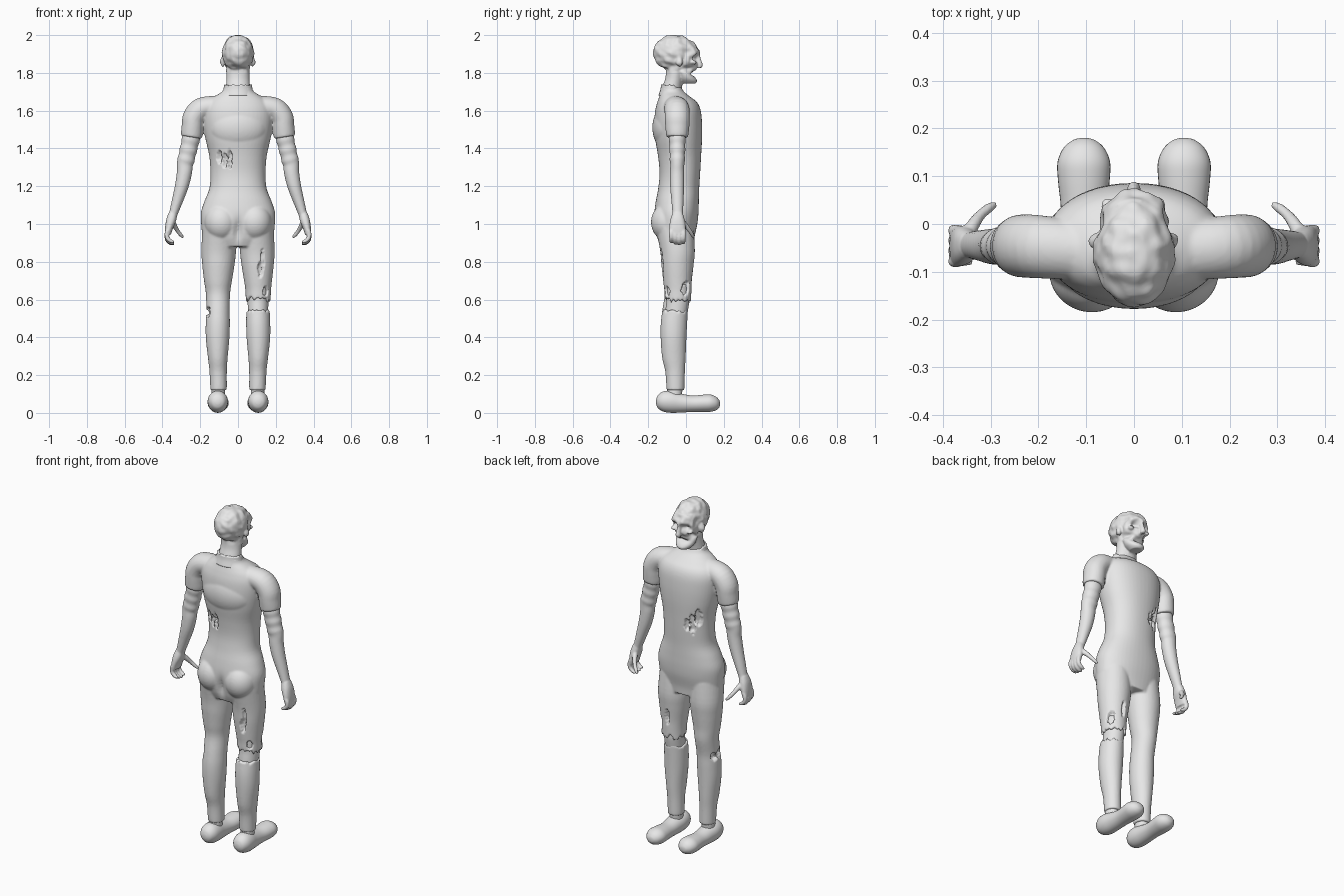
import bpy, bmesh, math, random
from mathutils import Vector, Matrix, noise

random.seed(4)
GREY = bpy.data.materials.new("plain grey")
GREY.diffuse_color = (0.8, 0.8, 0.8, 1)


def spline(a, b, c, d, t):
    return 0.5 * (2 * b + (c - a) * t + (2 * a - 5 * b + 4 * c - d) * t * t + (3 * b - a - 3 * c + d) * t ** 3)


def loft(bm, secs, mirror=1, axis=None, sides=32, steps=4, power=1.0, ragged=(0, 0)):
    """Skin smooth rings (x, y, z, half width, half depth)."""
    pts = []
    n = len(secs)
    for i in range(n - 1):
        q = [secs[max(0, min(n - 1, i + k))] for k in (-1, 0, 1, 2)]
        for s in range(steps):
            pts.append([spline(*[p[j] for p in q], s / steps) for j in range(5)])
    pts.append(list(secs[-1]))
    rings = []
    for i, p in enumerate(pts):
        t = Vector(axis) if axis else Vector(pts[min(i + 1, len(pts) - 1)][:3]) - Vector(pts[max(i - 1, 0)][:3])
        t.normalize()
        b = Vector((0, 0, 1)) if abs(t.y) > 0.8 else Vector((0, 1, 0))
        side = b.cross(t).normalized()
        b = t.cross(side)
        jag = ragged[0] if i == 0 else ragged[1] if i == len(pts) - 1 else 0
        ring = []
        for k in range(sides):
            a = 2 * math.pi * k / sides
            c, s = math.cos(a), math.sin(a)
            c, s = math.copysign(abs(c) ** power, c), math.copysign(abs(s) ** power, s)
            v = Vector(p[:3]) + side * c * p[3] + b * s * p[4] + t * random.uniform(-jag, jag)
            ring.append(bm.verts.new((v.x * mirror, v.y, v.z)))
        rings.append(ring)
    for r, q in zip(rings, rings[1:]):
        for k in range(sides):
            bm.faces.new((r[k], r[(k + 1) % sides], q[(k + 1) % sides], q[k]))
    for r in (rings[0], rings[-1]):
        mid = bm.verts.new(sum((v.co for v in r), Vector()) / sides)
        for k in range(sides):
            bm.faces.new((r[k], r[(k + 1) % sides], mid))


def ball(bm, loc, size):
    m = Matrix.Translation(loc) @ Matrix.Diagonal((*size, 1))
    bmesh.ops.create_uvsphere(bm, u_segments=40, v_segments=28, radius=1, matrix=m)


def dent(verts, loc, size, push):
    for v in verts:
        d = v.co - Vector(loc)
        v.co += Vector(push) * math.exp(-sum((d[i] / size[i]) ** 2 for i in range(3)))


def finish(bm, name, voxel=0.008, smooth=4):
    bmesh.ops.recalc_face_normals(bm, faces=bm.faces)
    me = bpy.data.meshes.new(name)
    bm.to_mesh(me)
    bm.free()
    me.materials.append(GREY)
    ob = bpy.data.objects.new(name, me)
    bpy.context.collection.objects.link(ob)
    for p in me.polygons:
        p.use_smooth = True
    if voxel:
        r = ob.modifiers.new("fuse", 'REMESH')
        r.mode, r.voxel_size, r.use_smooth_shade = 'VOXEL', voxel, True
        s = ob.modifiers.new("soften", 'SMOOTH')
        s.factor, s.iterations = 0.5, smooth
    return ob


# clothing: torso, hips, sleeves and legs fused into one cloth surface
bm = bmesh.new()
trunk = [(0.88, .15, -.135, .04), (.93, .185, -.155, .045), (1.0, .195, -.168, .06), (1.06, .196, -.168, .066),
         (1.12, .178, -.16, .068), (1.19, .151, -.147, .07), (1.27, .146, -.14, .075), (1.36, .152, -.148, .08),
         (1.45, .172, -.163, .085), (1.53, .184, -.168, .085), (1.60, .185, -.163, .078), (1.645, .165, -.152, .058),
         (1.675, .125, -.142, .02), (1.70, .085, -.135, -.01), (1.725, .072, -.132, -.025)]
loft(bm, [(0, (a + b) / 2, z, w, (b - a) / 2) for z, w, a, b in trunk], axis=(0, 0, 1), sides=48, power=.92)
ball(bm, (0, -.09, 1.51), (.155, .088, .125))
for s in (1, -1):
    ball(bm, (s * .088, -.098, 1.01), (.09, .087, .10))
    loft(bm, [(.03, -.06, 1.635, .045, .06), (.12, -.055, 1.625, .054, .062), (.195, -.048, 1.608, .06, .066),
              (.232, -.046, 1.565, .060, .066), (.24, -.046, 1.52, .058, .064), (.244, -.046, 1.48, .058, .06),
              (.247, -.046, 1.46, .055, .057)], s)
thigh = [(.098, -.06, .98, .09, .10), (.102, -.045, .86, .092, .092), (.104, -.045, .78, .085, .085),
         (.106, -.045, .70, .074, .076)]
shin = [(.106, -.058, .54, .062, .068), (.107, -.064, .47, .064, .07), (.108, -.066, .39, .062, .068),
        (.107, -.064, .29, .052, .062), (.105, -.058, .22, .046, .052), (.103, -.056, .14, .044, .048),
        (.103, -.056, .12, .043, .047)]
loft(bm, thigh + [(.106, -.043, .63, .064, .07)] + shin, -1, axis=(0, 0, 1))
loft(bm, thigh + [(.107, -.043, .65, .068, .072), (.107, -.043, .60, .066, .07)], axis=(0, 0, 1), ragged=(0, .022))
loft(bm, shin, axis=(0, 0, 1), ragged=(.012, 0))
dent(bm.verts, (0, -.19, .96), (.018, .05, .06), (0, .03, 0))
cloth = finish(bm, "clothing", .0065, 3)

# bake the cloth, then press ragged upright tears inward: x, y, z, half width, half height
cloth.data = bpy.data.meshes.new_from_object(cloth.evaluated_get(bpy.context.evaluated_depsgraph_get()))
cloth.modifiers.clear()
slits = [(-.10, -.125, 1.355, .012, .03), (-.072, -.138, 1.335, .011, .035), (-.045, -.145, 1.345, .010, .045),
         (-.115, .045, 1.37, .014, .045), (-.085, .06, 1.33, .013, .055), (-.055, .07, 1.32, .012, .03),
         (.12, -.125, .76, .012, .035), (.13, -.12, .81, .008, .055), (.145, -.09, .645, .012, .026),
         (.16, 0, .66, .014, .035), (.10, .045, .72, .009, .045), (-.163, -.085, .535, .018, .025),
         (-.165, -.03, .53, .012, .02)]
for x, y, z, w, h in slits:
    cx = 0 if z > 1 else math.copysign(.106, x)
    inward = Vector((cx - x, -.045 - y, 0)).normalized() * .02
    for v in cloth.data.vertices:
        d = v.co - Vector((x, y, z))
        r = ((d.x / w) ** 2 + (d.z / h) ** 2 + (d.y / .03) ** 2) ** .5 + .35 * noise.noise(v.co * 70)
        if r < 1.2:
            v.co += inward * min(1, (1.2 - r) * 3)

# open collar around the neck
bm = bmesh.new()
loft(bm, [(0, -.076, 1.68, .088, .070), (0, -.076, 1.71, .078, .060), (0, -.076, 1.735, .074, .056)],
     axis=(0, 0, 1), ragged=(0, .004))
for v in bm.verts:
    v.co.z -= .045 * max(0, (v.co.y + .06) / .05)
finish(bm, "collar", 0)

# bare knee and ankles
bm = bmesh.new()
loft(bm, [(.106, -.045, .68, .055, .058), (.106, -.043, .60, .055, .06), (.106, -.047, .56, .054, .06),
          (.106, -.056, .50, .052, .058)], axis=(0, 0, 1))
for s in (1, -1):
    loft(bm, [(.103, -.058, .15, .036, .04), (.104, -.06, .11, .036, .04), (.105, -.065, .06, .036, .04)], s,
         axis=(0, 0, 1))
finish(bm, "knee_and_ankles", 0)

# shoes
for s, label in ((1, "right"), (-1, "left")):
    bm = bmesh.new()
    loft(bm, [(.107, -.158, .058, .012, .012), (.107, -.148, .06, .034, .034), (.107, -.12, .062, .050, .052),
              (.107, -.08, .060, .054, .056), (.106, -.03, .054, .050, .049), (.105, .03, .050, .048, .042),
              (.105, .09, .052, .054, .044), (.105, .13, .053, .055, .044), (.105, .16, .051, .042, .034),
              (.105, .176, .049, .022, .018), (.105, .18, .048, .006, .006)], s, axis=(0, 1, 0))
    low = min(v.co.z for v in bm.verts)
    for v in bm.verts:
        v.co.z -= low * max(0, 1 - v.co.z / .05)
    finish(bm, label + "_shoe", 0)

# arms: wrapped forearm, palm, curled fingers and thumb
for s, label in ((1, "right"), (-1, "left")):
    bm = bmesh.new()
    wraps = [(.245 + .036 * i / 6, -.046, 1.47 - .026 * i, .046 - .0006 * i + .003 * (i % 2),
              .043 - .001 * i + .003 * (i % 2)) for i in range(7)]
    loft(bm, wraps + [(.284, -.047, 1.27, .040, .038), (.298, -.047, 1.20, .036, .037), (.322, -.045, 1.12, .029, .032),
                      (.342, -.044, 1.055, .023, .028), (.348, -.044, 1.03, .023, .03)], s)
    loft(bm, [(.345, -.044, 1.055, .022, .028), (.354, -.045, 1.02, .026, .038), (.365, -.046, .98, .021, .043),
              (.371, -.046, .945, .016, .042)], s, power=.85)
    for i in range(4):
        y = -.078 + .0215 * i
        z = (.012, .004, 0, .006)[i]
        loft(bm, [(.368, y, .97, .012, .0125), (.377, y, .94 + z, .012, .0125), (.374, y, .915 + z, .0115, .0115),
                  (.357, y, .898 + z, .010, .0105), (.338, y, .893 + z, .006, .007)], s, sides=16)
    loft(bm, [(.352, -.03, 1.02, .015, .015), (.338, -.004, .995, .014, .014), (.322, .018, .967, .011, .011),
              (.303, .034, .942, .010, .010), (.289, .041, .928, .006, .006)], s, sides=16)
    finish(bm, label + "_arm", .005, 2)

# head: cranium, gaunt face, open jaw and neck
bm = bmesh.new()
ball(bm, (0, -.058, 1.905), (.084, .116, .096))
loft(bm, [(0, .005, 1.95, .055, .045), (0, .006, 1.925, .070, .062), (0, .006, 1.90, .074, .069),
          (0, 0, 1.87, .073, .064), (0, -.002, 1.845, .070, .062), (0, -.004, 1.82, .060, .056),
          (0, -.006, 1.80, .05, .052)], axis=(0, 0, 1), steps=6, sides=48)
loft(bm, [(0, -.012, 1.81, .062, .045), (0, -.004, 1.79, .060, .042), (0, .005, 1.77, .054, .048),
          (0, .012, 1.755, .043, .047), (0, .014, 1.743, .030, .036)], axis=(0, 0, 1), steps=6, sides=48)
for s in (1, -1):
    ball(bm, (s * .079, -.035, 1.862), (.012, .018, .030))
    ball(bm, (s * .052, .036, 1.855), (.018, .022, .013))
    dent(bm.verts, (s * .034, .066, 1.882), (.021, .035, .018), (0, -.034, 0))
    dent(bm.verts, (s * .064, .02, 1.825), (.024, .03, .018), (-s * .02, -.008, 0))
    dent(bm.verts, (s * .085, .01, 1.91), (.03, .03, .03), (-s * .012, 0, 0))
dent(bm.verts, (0, .055, 1.797), (.034, .03, .009), (0, -.028, 0))
loft(bm, [(0, .058, 1.90, .010, .014), (0, .066, 1.87, .011, .014), (0, .074, 1.845, .015, .015),
          (0, .072, 1.825, .014, .012)], axis=(0, 0, 1), sides=16)
loft(bm, [(0, -.078, 1.66, .066, .05), (0, -.074, 1.72, .064, .052), (0, -.062, 1.77, .061, .048),
          (0, -.055, 1.82, .062, .05), (0, -.055, 1.86, .062, .05)], axis=(0, 0, 1))
for v in bm.verts:
    if v.co.z > 1.8:
        v.co += (v.co - Vector((0, -.05, 1.89))).normalized() * (.009 * noise.noise(v.co * 36))
finish(bm, "head", .005, 2)
